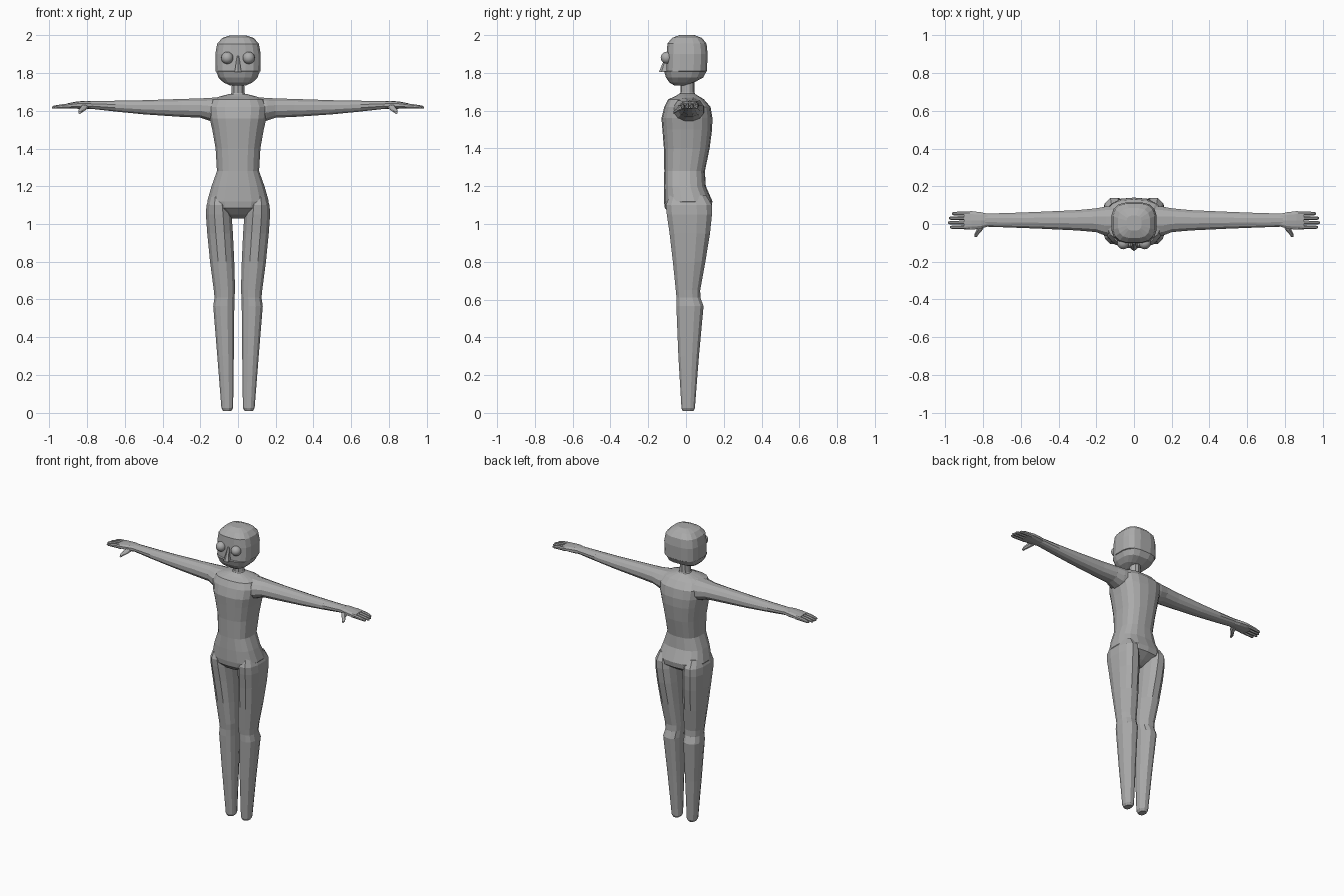
import bpy, bmesh, math

default = bpy.data.objects.get("Cube")
if default:
    bpy.data.objects.remove(default, do_unlink=True)

GREY = (0.41, 0.41, 0.41, 1)
skin = bpy.data.materials.new("clay grey")
skin.use_nodes = True
skin.diffuse_color = GREY
skin.node_tree.nodes["Principled BSDF"].inputs["Base Color"].default_value = GREY


def finish(bm, name, mirror=False, smooth=False):
    """Turn a bmesh into a named object, optionally mirrored left to right."""
    bmesh.ops.recalc_face_normals(bm, faces=bm.faces)
    mesh = bpy.data.meshes.new(name)
    bm.to_mesh(mesh)
    bm.free()
    mesh.materials.append(skin)
    for poly in mesh.polygons:
        poly.use_smooth = smooth
    obj = bpy.data.objects.new(name, mesh)
    bpy.context.collection.objects.link(obj)
    if mirror:
        obj.modifiers.new("Mirror", 'MIRROR').use_axis[0] = True
    return obj


def loft(name, rings, axis='z', sides=16, power=2.5, mirror=False):
    """Skin rounded sections; a ring is (position, low a, high a, low b, high b)."""
    place = {'x': lambda p, a, b: (p, a, b),
             'y': lambda p, a, b: (a, p, b),
             'z': lambda p, a, b: (a, b, p)}[axis]
    bm = bmesh.new()
    loops = []
    for p, a0, a1, b0, b1 in rings:
        loop = []
        for i in range(sides):
            t = math.tau * (i + 0.5) / sides
            c, s = math.cos(t), math.sin(t)
            u = math.copysign(abs(c) ** (2 / power), c)
            v = math.copysign(abs(s) ** (2 / power), s)
            a = (a0 + a1) / 2 + u * (a1 - a0) / 2
            b = (b0 + b1) / 2 + v * (b1 - b0) / 2
            loop.append(bm.verts.new(place(p, a, b)))
        loops.append(loop)
    for low, high in zip(loops, loops[1:]):
        for i in range(sides):
            j = (i + 1) % sides
            bm.faces.new((low[i], low[j], high[j], high[i]))
    bm.faces.new(loops[0][::-1])
    bm.faces.new(loops[-1])
    return finish(bm, name, mirror)


def centred(rows):
    """Expand (height, half width, front, back) into full rings."""
    return [(z, -w, w, f, b) for z, w, f, b in rows]


# Torso from the crotch bridge to the base of the neck
loft("torso", centred([
    (1.03, .05, -.03, .05), (1.05, .085, -.075, .085), (1.085, .15, -.112, .135),
    (1.12, .165, -.117, .14), (1.2, .142, -.117, .105), (1.28, .113, -.115, .1),
    (1.4, .12, -.117, .125), (1.5, .138, -.125, .138), (1.56, .152, -.13, .14),
    (1.62, .16, -.115, .13), (1.66, .14, -.095, .095), (1.675, .1, -.06, .07),
    (1.69, .04, -.035, .045)]), sides=18, power=2.6)

# Neck
loft("neck", centred([(1.67, .055, -.045, .06), (1.695, .036, -.03, .045),
                      (1.79, .033, -.03, .045)]), sides=10, power=2)

# Head with a flat face, squared crown and tapering jaw
loft("head", centred([
    (1.733, .04, -.062, -.01), (1.75, .078, -.09, .045), (1.775, .104, -.107, .092),
    (1.808, .117, -.118, .11), (1.81, .121, -.106, .112), (1.9, .122, -.103, .116),
    (1.955, .112, -.1, .11), (1.985, .085, -.075, .085), (2, .04, -.035, .045)]),
    sides=16, power=3)

# Nose wedge
loft("nose", centred([(1.805, .022, -.143, -.09), (1.82, .018, -.137, -.09),
                      (1.89, .006, -.108, -.09)]), sides=6, power=2)

# Eyes
bm = bmesh.new()
bmesh.ops.create_uvsphere(bm, u_segments=16, v_segments=10, radius=.032)
bmesh.ops.translate(bm, verts=bm.verts, vec=(.057, -.102, 1.88))
finish(bm, "eyes", mirror=True, smooth=True)

# Legs: full thigh, step at the knee, plain tapered foot end
loft("legs", [
    (.01, .035, .08, -.018, .04), (.025, .025, .089, -.025, .048),
    (.3, .021, .111, -.042, .07), (.565, .018, .133, -.053, .095),
    (.61, .017, .126, -.052, .078), (.65, .014, .13, -.056, .077),
    (.8, .018, .15, -.072, .105), (.95, .025, .165, -.09, .13),
    (1.05, .032, .172, -.105, .141), (1.1, .04, .169, -.11, .141),
    (1.15, .06, .15, -.09, .11)], sides=12, power=2.4, mirror=True)

# Arms, from inside the shoulder to the wrist
loft("arms", [
    (.08, -.07, .1, 1.53, 1.675), (.15, -.065, .095, 1.545, 1.67),
    (.2, -.045, .085, 1.562, 1.667), (.3, -.036, .075, 1.566, 1.664),
    (.5, -.026, .066, 1.58, 1.657), (.65, -.02, .06, 1.595, 1.654),
    (.79, -.015, .056, 1.611, 1.652)], axis='x', sides=12, power=2.2, mirror=True)

# Palms
loft("palms", [
    (.77, -.013, .054, 1.611, 1.651), (.81, -.026, .064, 1.609, 1.653),
    (.86, -.032, .07, 1.611, 1.648), (.9, -.03, .068, 1.612, 1.64)],
    axis='x', sides=10, mirror=True)

# Four drooping fingers; the middle ones reach furthest
for finger, tip in (("little", .965), ("ring", .98), ("middle", .985), ("index", .975)):
    y = {"little": .055, "ring": .031, "middle": .007, "index": -.017}[finger]
    loft(finger + "_fingers", [
        (.87, y - .012, y + .012, 1.613, 1.642), (.93, y - .011, y + .011, 1.611, 1.636),
        (tip - .01, y - .01, y + .01, 1.61, 1.628), (tip, y - .005, y + .005, 1.613, 1.622)],
        axis='x', sides=8, power=2, mirror=True)

# Thumbs, pointing forward and down
loft("thumbs", [
    (.0, .785, .835, 1.612, 1.642), (-.03, .8, .835, 1.6, 1.63),
    (-.055, .823, .847, 1.588, 1.61), (-.068, .832, .845, 1.583, 1.596)],
    axis='y', sides=8, power=2, mirror=True)
